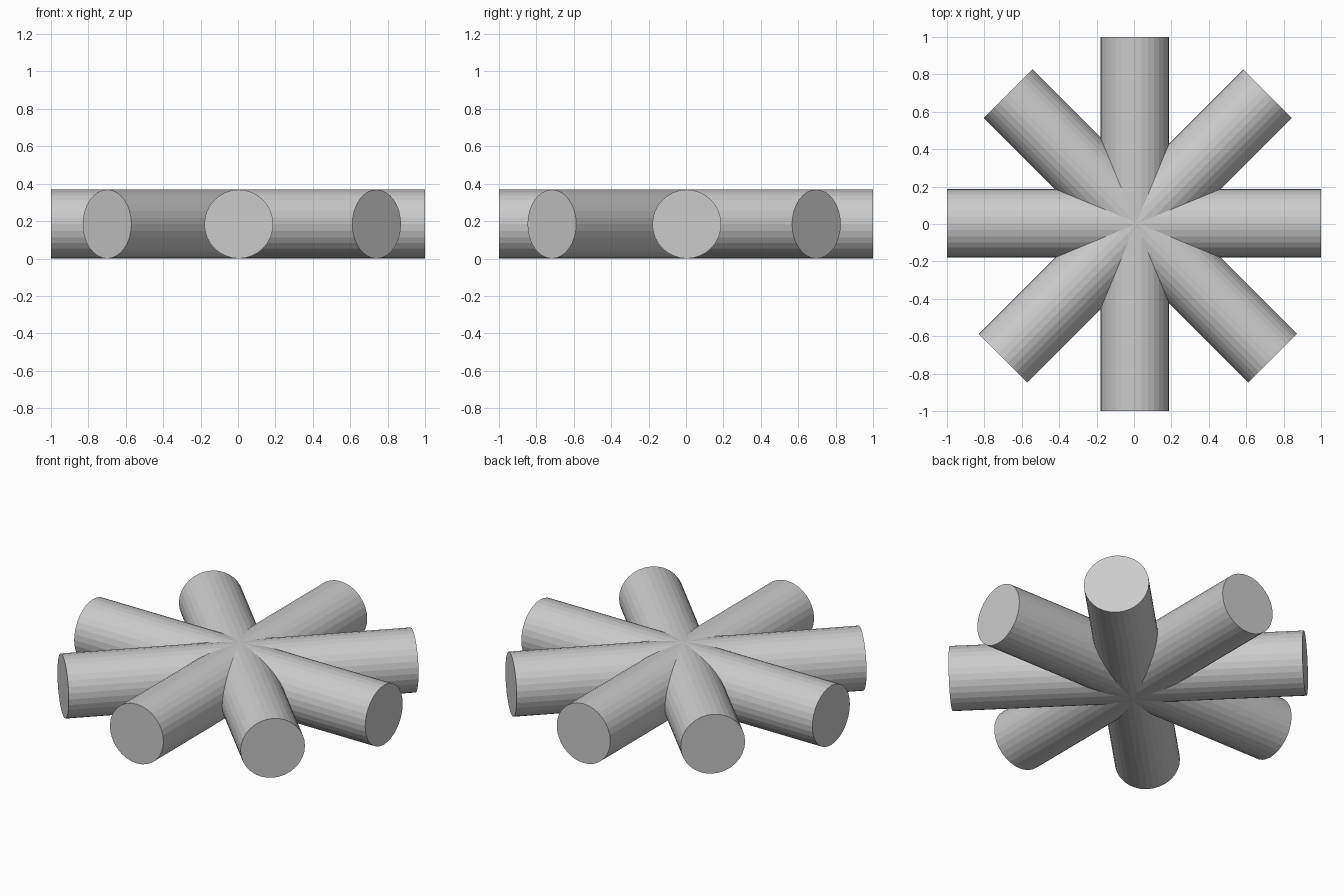
import bpy
from math import pi, radians

if "Cube" in bpy.data.objects:
    bpy.data.objects.remove(bpy.data.objects["Cube"])

RADIUS = 0.184
LENGTH = 2.0


def bar(name, x, y, heading):
    """Horizontal flat-faced 32-sided rod resting on z = 0."""
    bpy.ops.mesh.primitive_cylinder_add(
        vertices=32, radius=RADIUS, depth=LENGTH,
        location=(x, y, RADIUS), rotation=(0, pi / 2, radians(heading)))
    bpy.context.object.name = name


# Four rods crossing at the middle
bar("side_to_side_bar", 0.0, 0.004, 0)
bar("front_to_back_bar", 0.004, 0.0, 90)
bar("rising_diagonal_bar", 0.007, -0.010, 45)
bar("falling_diagonal_bar", 0.034, -0.010, 135)
